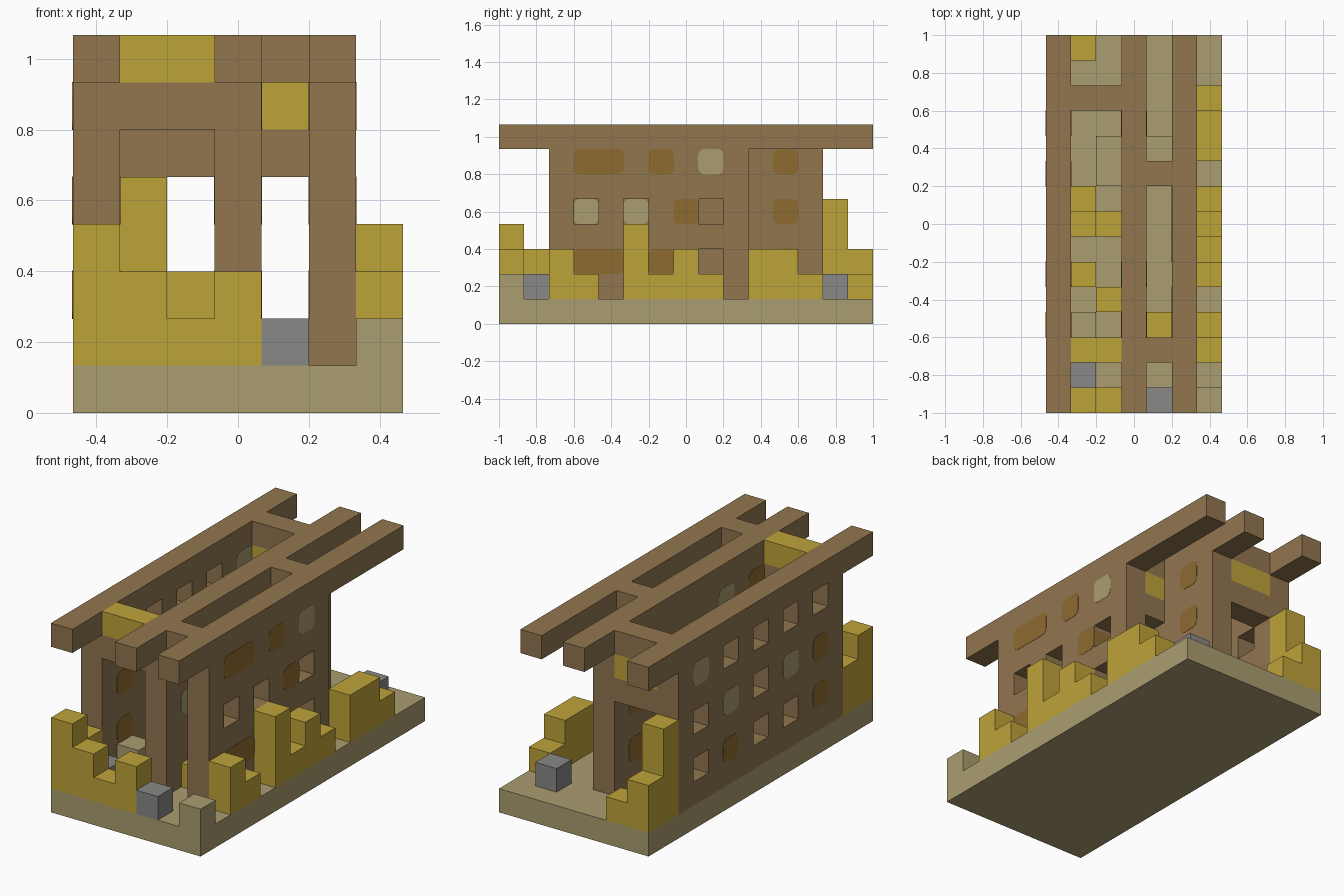
import bpy, bmesh
from mathutils import Vector

cube = bpy.data.objects.get("Cube")
if cube:
    bpy.data.objects.remove(cube, do_unlink=True)

CELL = 2 / 15
ORIGIN = Vector((-3.5, -7.5, 0))


def material(name, r, g, b):
    m = bpy.data.materials.new(name)
    m.use_nodes = True
    m.diffuse_color = (r, g, b, 1)
    m.node_tree.nodes["Principled BSDF"].inputs["Base Color"].default_value = (r, g, b, 1)
    return m


BROWN = material("brown timber", .283, .181, .078)
YELLOW = material("yellow straw", .515, .366, .041)
SAND = material("sand", .402, .337, .162)
GREY = material("grey stone", .246, .246, .24)
DARK = material("dark ochre", .275, .147, .03)


def finish(name, bm, mat):
    mesh = bpy.data.meshes.new(name)
    bm.to_mesh(mesh)
    bm.free()
    mesh.materials.append(mat)
    obj = bpy.data.objects.new(name, mesh)
    bpy.context.collection.objects.link(obj)
    return obj


def cells(xs, ys, zs):
    return {(x, y, z) for x in xs for y in ys for z in zs}


def blocks(name, filled, mat):
    """Skin a set of unit cells, leaving out the faces between neighbours."""
    bm = bmesh.new()
    for c in filled:
        for axis in range(3):
            for side in (0, 1):
                n = list(c)
                n[axis] += 2 * side - 1
                if tuple(n) in filled:
                    continue
                u, v = (axis + 1) % 3, (axis + 2) % 3
                ring = []
                for a, b in ((0, 0), (1, 0), (1, 1), (0, 1)):
                    p = Vector(c)
                    p[axis] += side
                    p[u] += a
                    p[v] += b
                    ring.append(bm.verts.new((p + ORIGIN) * CELL))
                bm.faces.new(ring if side else ring[::-1])
    bmesh.ops.remove_doubles(bm, verts=bm.verts, dist=.001)
    return finish(name, bm, mat)


def patch(name, x, y, z, mat, length=1):
    """Rounded panel set through a wall, standing just proud of both faces."""
    bm = bmesh.new()
    bmesh.ops.create_cube(bm, size=1)
    size = Vector((1, length, 1))
    centre = (Vector((x, y, z)) + size / 2 + ORIGIN) * CELL
    for v in bm.verts:
        v.co = Vector([v.co[i] * (size[i] * CELL + .003) for i in range(3)]) + centre
    along_x = [e for e in bm.edges if abs(e.verts[0].co.x - e.verts[1].co.x) > .01]
    bmesh.ops.bevel(bm, geom=along_x, offset=.035, segments=4, profile=.5, affect='EDGES')
    finish(name, bm, mat)


def piles(name, columns, mat):
    """Stacks standing on the base: (x, y, top)."""
    filled = set()
    for x, y, top in columns:
        filled |= cells([x], [y], range(1, top))
    blocks(name, filled, mat)


# Base slab
blocks("base", cells(range(7), range(15), [0]), SAND)

# Roof beams and cross ties
for name, x in (("right", 0), ("middle", 3), ("left", 5)):
    blocks(name + "_roof_beam", cells([x], range(15), [7]), BROWN)
blocks("rear_roof_tie", cells([1, 2], [12], [7]), BROWN)
blocks("porch_roof_ties", cells([4], [2, 9], [7]), BROWN)
blocks("front_roof_tie", cells([1, 2], [2], [7]), YELLOW)

# Lintels over the openings
blocks("front_lintel", cells([1, 2], [2], [6]), BROWN)
blocks("rear_lintel", cells([1, 2], [12], [5]), BROWN)
blocks("rear_lintel_band", cells([1, 2], [12], [6]), YELLOW)
blocks("porch_lintel", cells([4], [9], [5]), BROWN)
blocks("porch_lintel_band", cells([4], [9], [6]), YELLOW)

# Walls with square window holes given as (y, z)
walls = {
    "right_wall": (0, 13, [(3, 6), (5, 6), (7, 6), (9, 6), (7, 4), (11, 4),
                           (5, 2), (7, 2), (11, 2)]),
    "middle_wall": (3, 13, []),
    "left_wall": (5, 10, [(3, 4), (5, 4), (8, 4), (8, 2)]),
}
for name, (x, end, windows) in walls.items():
    solid = cells([x], range(2, end), range(1, 7))
    blocks(name, solid - {(x, y, z) for y, z in windows}, BROWN)

# Rounded patches in the walls
for x, y, z in ((0, 3, 4), (0, 3, 2), (0, 9, 2), (3, 3, 6), (3, 11, 6), (3, 11, 4),
                (3, 11, 2), (5, 6, 6), (5, 6, 2), (5, 7, 4)):
    patch("dark_patch", x, y, z, DARK)
for z in (2, 6):
    patch("long_dark_patch", 5, 3, z, DARK, length=2)
for x, y, z in ((0, 11, 6), (0, 9, 4), (0, 5, 4), (3, 3, 4), (3, 5, 4), (3, 5, 6), (5, 8, 6)):
    patch("sand_patch", x, y, z, SAND)

# Loose stacks around and inside the building
piles("front_straw", [(0, 0, 4), (0, 1, 3), (1, 0, 3), (2, 0, 2), (3, 0, 3)], YELLOW)
piles("rear_straw", [(0, 13, 5), (0, 14, 3), (1, 14, 2)], YELLOW)
piles("left_straw", [(6, 2, 3), (6, 3, 2), (6, 5, 4), (6, 6, 2), (6, 7, 3), (6, 8, 2),
                     (6, 10, 3), (6, 11, 3), (6, 12, 2)], YELLOW)
piles("inner_straw", [(1, 5, 2), (1, 7, 5), (1, 8, 2), (2, 4, 2), (2, 7, 3), (4, 3, 2)], YELLOW)
piles("sand_blocks", [(6, 0, 2), (1, 3, 2), (2, 9, 2), (2, 10, 2), (4, 10, 2)], SAND)
piles("stones", [(4, 0, 2), (1, 1, 2), (5, 13, 2)], GREY)
